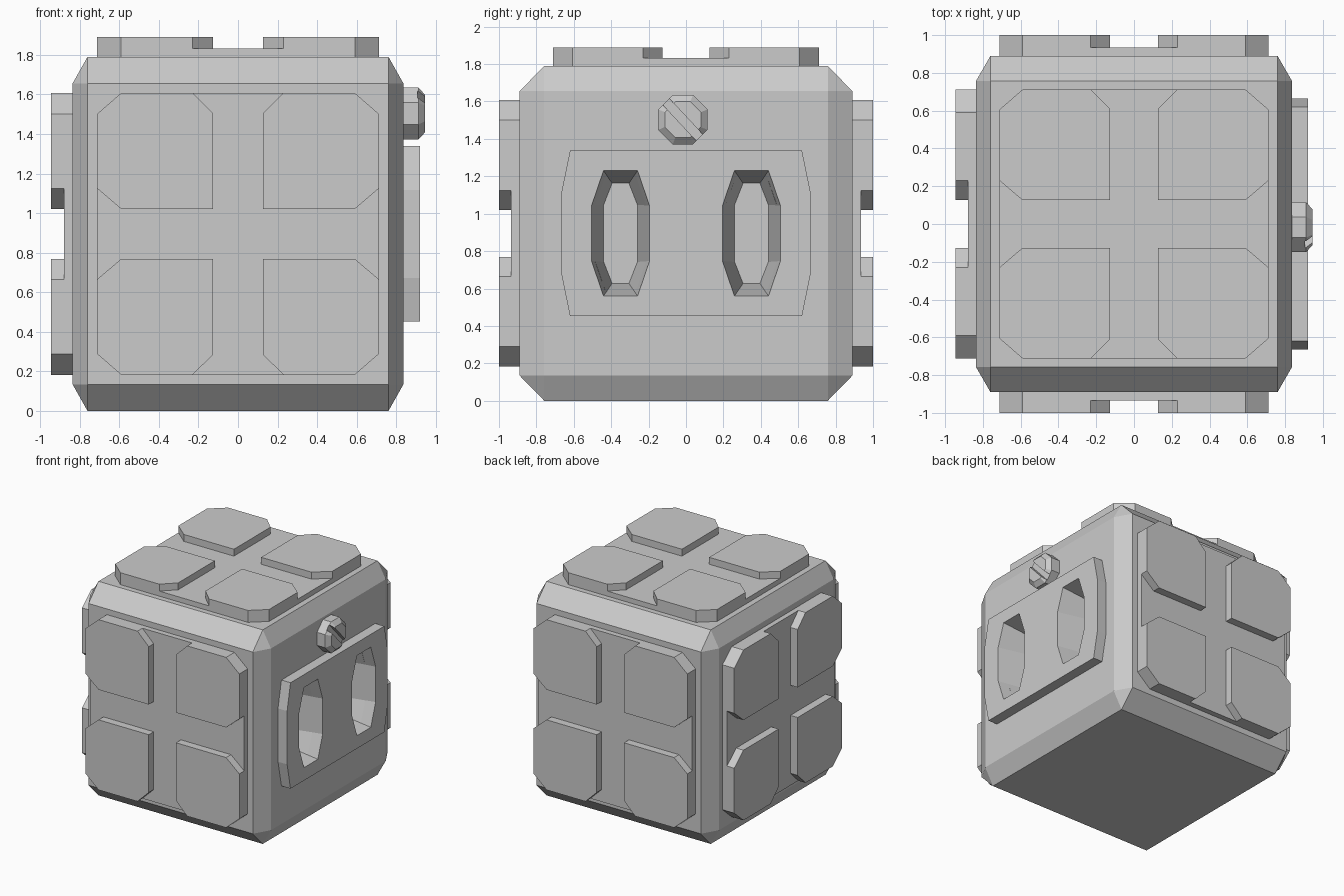
import bpy, bmesh, math
from mathutils import Matrix, Vector
from itertools import product

if "Cube" in bpy.data.objects:
    bpy.data.objects.remove(bpy.data.objects["Cube"])


def finish(name, bm):
    bmesh.ops.recalc_face_normals(bm, faces=bm.faces)
    me = bpy.data.meshes.new(name)
    bm.to_mesh(me)
    bm.free()
    ob = bpy.data.objects.new(name, me)
    bpy.context.collection.objects.link(ob)
    return ob


def loft(bm, sections, frame):
    """Closed solid through (outline, height) sections placed by frame."""
    rings = [[bm.verts.new(frame @ Vector((u, v, w))) for u, v in pts]
             for pts, w in sections]
    n = len(rings[0])
    bm.faces.new(rings[0])
    bm.faces.new(rings[-1])
    for a, b in zip(rings, rings[1:]):
        for i in range(n):
            j = (i + 1) % n
            bm.faces.new((a[i], a[j], b[j], b[i]))


def frame(u, v, w, origin):
    return Matrix.Translation(origin) @ Matrix((u, v, w)).transposed().to_4x4()


def octagon(a, b, ca, cb, cu=0, cv=0):
    """Rectangle of half sizes a, b with cut corners."""
    pts = [(a, b - cb), (a - ca, b), (ca - a, b), (-a, b - cb),
           (-a, cb - b), (ca - a, -b), (a - ca, -b), (a, cb - b)]
    return [(cu + p, cv + q) for p, q in pts]


def cut(target, cutter):
    mod = target.modifiers.new("cut", 'BOOLEAN')
    mod.operation = 'DIFFERENCE'
    mod.solver = 'EXACT'
    mod.object = cutter
    bpy.context.view_layer.objects.active = target
    bpy.ops.object.modifier_apply(modifier=mod.name)


MID = 0.895
X, Y, Z = Vector((1, 0, 0)), Vector((0, 1, 0)), Vector((0, 0, 1))

# Bevelled cube body
bm = bmesh.new()
full, flat = (0.836, 0.89, 0.895), (0.76, 0.758, 0.76)
for signs in product((-1, 1), repeat=3):
    for axis in range(3):
        p = [s * (full[k] if k == axis else flat[k]) for k, s in enumerate(signs)]
        bm.verts.new((p[0], p[1], p[2] + MID))
bmesh.ops.convex_hull(bm, input=bm.verts)
bmesh.ops.dissolve_limit(bm, angle_limit=0.01, verts=bm.verts, edges=bm.edges)
body = finish("body", bm)

# Padded panels: a thin backing slab with four raised pads
PAD = [(0.126, 0.126), (0.59, 0.126), (0.712, 0.23), (0.712, 0.606),
       (0.59, 0.712), (0.23, 0.712), (0.126, 0.61)]


def panel(name, fr, low, high):
    bm = bmesh.new()
    slab = octagon(0.712, 0.712, 0.122, 0.106)
    loft(bm, [(slab, 0), (slab, low)], fr)
    for su, sv in product((-1, 1), repeat=2):
        pts = [(su * u, sv * v) for u, v in PAD]
        loft(bm, [(pts, low), (pts, high)], fr)
    finish(name, bm)


panel("front_panel", frame(X, Z, -Y, (0, -0.89, MID)), 0.045, 0.11)
panel("back_panel", frame(X, Z, Y, (0, 0.89, MID)), 0.045, 0.11)
panel("left_panel", frame(Y, Z, -X, (-0.836, 0, MID)), 0.042, 0.109)
panel("top_panel", frame(X, Y, Z, (0, 0, 1.79)), 0.042, 0.1)

# Slotted plate on the right side
side = frame(Y, Z, X, (0.836, 0, MID))
bm = bmesh.new()
outline = octagon(0.665, 0.443, 0.045, 0.22)
loft(bm, [(outline, 0), (outline, 0.084)], side)
plate = finish("slot_plate", bm)

# Two deep tapered slots cut through the plate into the body
for s in (-1, 1):
    bm = bmesh.new()
    mouth = octagon(0.155, 0.335, 0.064, 0.187, s * 0.35)
    floor = octagon(0.09, 0.268, 0.045, 0.115, s * 0.35)
    loft(bm, [([(u + (u - s * 0.35) * 0.02, v * 1.005) for u, v in mouth], 0.094),
              (mouth, 0.084), (floor, -0.22)], side)
    cutter = finish("slot_cutter", bm)
    cutter.hide_render = True
    cut(plate, cutter)
    cut(body, cutter)
    bpy.data.objects.remove(cutter)

# Octagonal screw with a diagonal groove
bm = bmesh.new()
spot = frame(Y, Z, X, (0.836, -0.017, 1.503))
ring = lambda r: octagon(r, r, r * 0.586, r * 0.586)
loft(bm, [(ring(0.132), 0), (ring(0.132), 0.075), (ring(0.096), 0.108)], spot)
screw = finish("screw", bm)
bm = bmesh.new()
bar = [(-0.3, -0.024), (0.3, -0.024), (0.3, 0.024), (-0.3, 0.024)]
loft(bm, [(bar, 0.07), (bar, 0.2)], spot @ Matrix.Rotation(math.radians(-47), 4, 'Z'))
cutter = finish("groove_cutter", bm)
cutter.hide_render = True
cut(screw, cutter)
bpy.data.objects.remove(cutter)
